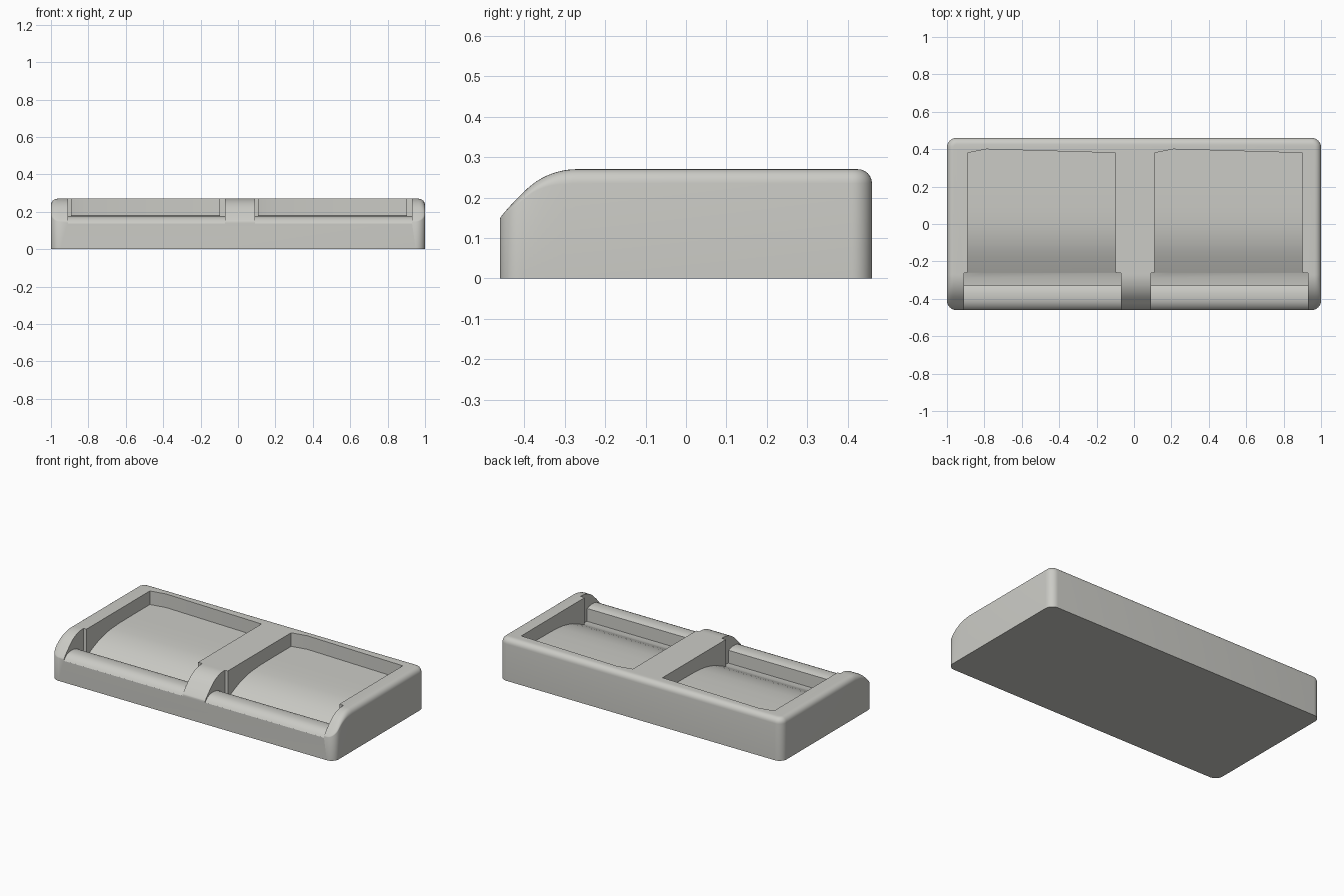
import bpy, bmesh, math

if "Cube" in bpy.data.objects:
    bpy.data.objects.remove(bpy.data.objects["Cube"])

grey = bpy.data.materials.new("warm grey plastic")
grey.diffuse_color = (0.60, 0.60, 0.565, 1)
grey.use_nodes = True
grey.node_tree.nodes["Principled BSDF"].inputs["Base Color"].default_value = grey.diffuse_color

HX, HY, CORNER, EDGE = 1.0, 0.46, 0.05, 0.035


def top_height(y):
    """Side profile: straight front slope, arc, then flat top."""
    if y >= -0.27:
        return 0.27
    if y >= -0.397:
        return 0.09 + math.sqrt(0.18 ** 2 - (y + 0.27) ** 2)
    return 0.2176 + (y + 0.397)


def half_outline(inset):
    """Right half of the rounded plan outline, front to back."""
    r, cx, cy = CORNER - inset, HX - CORNER, HY - CORNER
    arc = [math.radians(90 * i / 8) for i in range(9)]
    pts = [(cx + r * math.sin(a), -cy - r * math.cos(a)) for a in arc]
    pts += [(cx + r, -0.40 + 0.01 * i) for i in range(14)]
    pts += [(cx + r * math.cos(a), cy + r * math.sin(a)) for a in arc]
    return pts


def finish(name, bm):
    bmesh.ops.recalc_face_normals(bm, faces=bm.faces)
    mesh = bpy.data.meshes.new(name)
    bm.to_mesh(mesh)
    bm.free()
    mesh.materials.append(grey)
    ob = bpy.data.objects.new(name, mesh)
    bpy.context.collection.objects.link(ob)
    return ob


def make_body():
    bm = bmesh.new()
    rings = []

    def add_ring(inset, height):
        half = half_outline(inset)
        loop = half + [(-x, y) for x, y in reversed(half)]
        rings.append([bm.verts.new((x, y, height(y))) for x, y in loop])

    # straight walls, then the rounded top edge
    add_ring(0, lambda y: 0)
    for i in range(7):
        a = math.radians(90 * i / 6)

        def height(y, a=a):
            soft = min(1, max(0.2, 0.2 + 0.8 * (y + 0.46) / 0.16))
            return top_height(y) - EDGE * (1 - math.sin(a)) * soft
        add_ring(EDGE * (1 - math.cos(a)), height)
    n = len(rings[0])
    for low, high in zip(rings, rings[1:]):
        for i in range(n):
            j = (i + 1) % n
            bm.faces.new((low[i], low[j], high[j], high[i]))
    # base and top strips
    bm.faces.new(rings[0][::-1])
    top = rings[-1]
    for i in range(n // 2 - 1):
        bm.faces.new((top[i], top[i + 1], top[n - 2 - i], top[n - 1 - i]))
    return finish("tray_body", bm)


# pocket floor: (y, z), rounded front lip first, then trough and sloping floor
LIP = [(-0.50, 0.10), (-0.462, 0.135), (-0.452, 0.150), (-0.438, 0.163),
       (-0.42, 0.172), (-0.40, 0.176), (-0.37, 0.176), (-0.35, 0.173),
       (-0.33, 0.166), (-0.328, 0.085), (-0.29, 0.088), (-0.262, 0.096)]
FLOOR = [(-0.26, 0.097), (-0.22, 0.115), (-0.18, 0.133), (-0.14, 0.149),
         (-0.10, 0.161), (-0.05, 0.172), (0.0, 0.178), (0.08, 0.182),
         (0.2, 0.183), (0.38, 0.183)]


def make_cutter(shift):
    bm = bmesh.new()
    rows = []
    for y, z in LIP + FLOOR:
        wide = y < -0.261
        x0, x1 = (-0.91, -0.07) if wide else (-0.89, -0.10)
        low, high = [], []
        for k, x in enumerate((x0, x0 + 0.10, x1)):
            # back wall is slightly bowed
            yy = y + (0.02 if k == 1 and y == 0.38 else 0)
            low.append(bm.verts.new((x + shift, yy, z)))
            high.append(bm.verts.new((x + shift, yy, 0.4)))
        rows.append(low + high[::-1])
    for a, b in zip(rows, rows[1:]):
        for i in range(6):
            j = (i + 1) % 6
            bm.faces.new((a[i], a[j], b[j], b[i]))
    for r in (rows[0], rows[-1]):
        bm.faces.new((r[0], r[1], r[4], r[5]))
        bm.faces.new((r[1], r[2], r[3], r[4]))
    ob = finish("pocket_cutter", bm)
    ob.hide_render = True
    ob.hide_set(True)
    return ob


body = make_body()
for shift in (0, 1):
    mod = body.modifiers.new("pocket", "BOOLEAN")
    mod.operation = "DIFFERENCE"
    mod.solver = "EXACT"
    mod.object = make_cutter(shift)

# bake the cuts, then smooth the rounded areas
bpy.context.view_layer.objects.active = body
body.select_set(True)
for mod in list(body.modifiers):
    bpy.ops.object.modifier_apply(modifier=mod.name)
for ob in list(bpy.data.objects):
    if ob.name.startswith("pocket_cutter"):
        bpy.data.objects.remove(ob)
bpy.ops.object.shade_smooth_by_angle(angle=math.radians(32))
